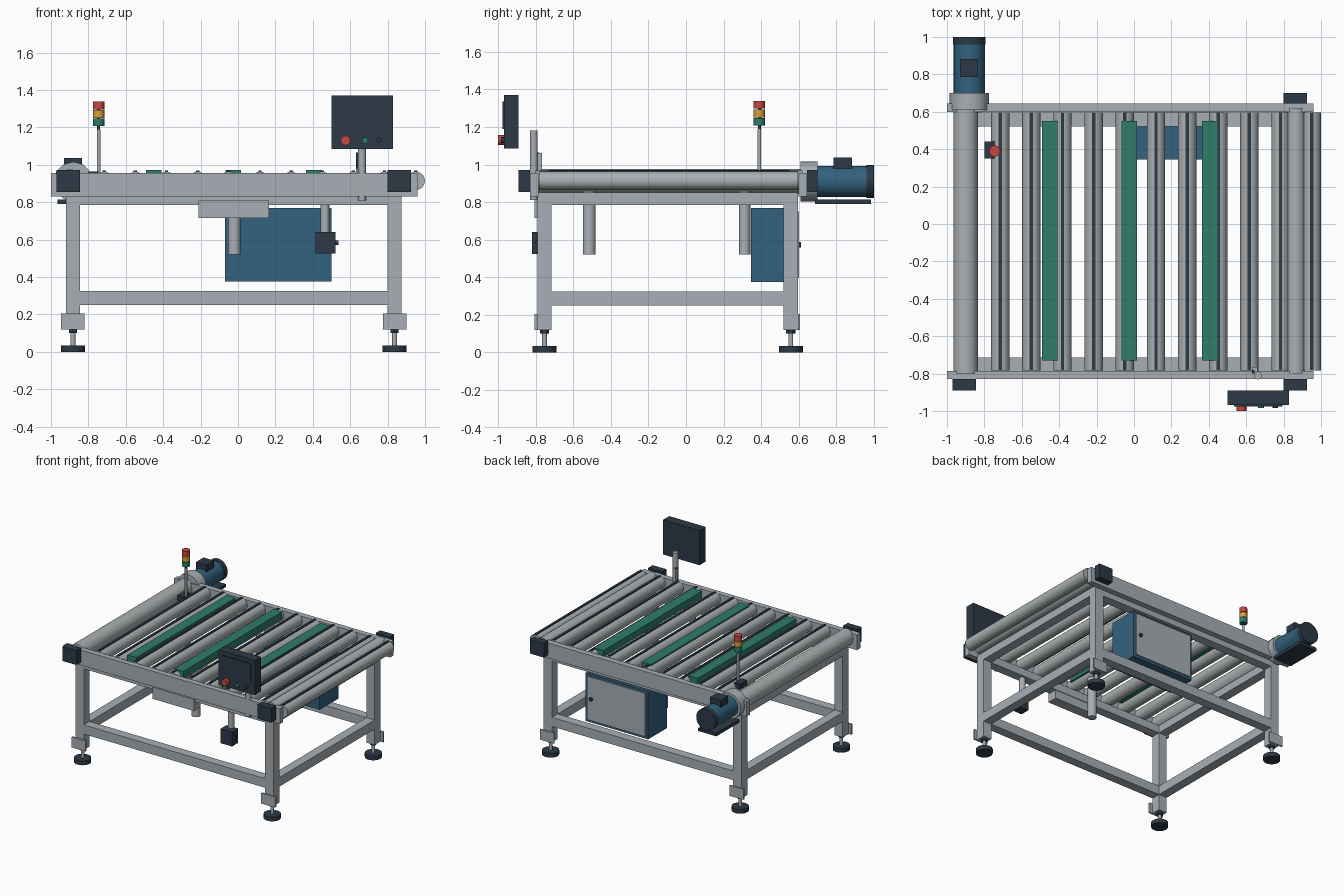
import bpy, math
from mathutils import Vector


def material(name, r, g, b):
    m = bpy.data.materials.new(name)
    m.diffuse_color = (r, g, b, 1)
    return m


GREY = material("frame grey", 0.39, 0.43, 0.46)
STEEL = material("roller steel", 0.40, 0.43, 0.44)
DARK = material("dark slate", 0.025, 0.042, 0.061)
BLUE = material("machine blue", 0.032, 0.122, 0.209)
GREEN = material("pad green", 0.027, 0.205, 0.141)
RED = material("signal red", 0.578, 0.061, 0.053)
AMBER = material("signal amber", 0.68, 0.35, 0.045)


def box(name, x, y, z, mat):
    """Box from (min, max) pairs."""
    bpy.ops.mesh.primitive_cube_add(size=1, location=[sum(p) / 2 for p in (x, y, z)])
    o = bpy.context.object
    o.name = name
    o.scale = [p[1] - p[0] for p in (x, y, z)]
    bpy.ops.object.transform_apply(location=False, rotation=False, scale=True)
    o.data.materials.append(mat)
    return o


def rod(name, start, end, r, mat, sides=32, r2=None):
    """Cylinder or cone between two points."""
    a, b = Vector(start), Vector(end)
    bpy.ops.mesh.primitive_cone_add(vertices=sides, radius1=r, radius2=r if r2 is None else r2,
                                    depth=(b - a).length, location=(a + b) / 2)
    o = bpy.context.object
    o.name = name
    o.rotation_euler = (b - a).to_track_quat('Z', 'Y').to_euler()
    o.data.materials.append(mat)
    bpy.ops.object.shade_smooth_by_angle(angle=math.radians(35))
    return o


# Welded frame: legs, levelling feet, upper and lower rings
LEG_X = [(-0.92, -0.845), (0.80, 0.875)]
LEG_Y = [(-0.79, -0.715), (0.52, 0.595)]
for lx in LEG_X:
    cx = sum(lx) / 2
    for ly in LEG_Y:
        cy = sum(ly) / 2
        box("leg", lx, ly, (0.12, 0.80), GREY)
        rod("foot_pad", (cx, cy, 0), (cx, cy, 0.035), 0.064, DARK)
        rod("foot_stem", (cx, cy, 0.03), (cx, cy, 0.125), 0.013, GREY, 16)
        rod("foot_nut", (cx, cy, 0.102), (cx, cy, 0.12), 0.025, DARK, 6)
        plate = (ly[0] - 0.015, ly[0]) if cy < 0 else (ly[1], ly[1] + 0.012)
        box("foot_bracket", (cx - 0.063, cx + 0.063), plate, (0.12, 0.205), GREY)
for z in [(0.25, 0.325), (0.785, 0.85)]:
    for ly in LEG_Y:
        box("long_beam", (-0.92, 0.875), ly, z, GREY)
    for lx in LEG_X:
        box("cross_beam", lx, (-0.79, 0.595), z, GREY)

# Side rails and end bearing housings
box("front_rail", (-1.0, 0.96), (-0.83, -0.785), (0.83, 0.955), GREY)
box("back_rail", (-1.0, 0.96), (0.598, 0.645), (0.83, 0.955), GREY)
for x, y in [(-0.907, (-0.89, -0.83)), (0.863, (-0.89, -0.83)), (0.863, (0.645, 0.70))]:
    box("bearing_housing", (x - 0.063, x + 0.063), y, (0.855, 0.972), DARK)

# Rollers with dark grip strips
for i in range(11):
    x = -0.715 + 0.1665 * i
    rod("roller", (x, -0.782, 0.914), (x, 0.597, 0.914), 0.049, STEEL)
    box("grip_strip", (x - 0.009, x + 0.009), (-0.78, 0.595), (0.955, 0.969), DARK)
rod("drive_roller", (-0.90, -0.80, 0.91), (-0.90, 0.615, 0.91), 0.066, STEEL)
rod("end_roller", (0.865, -0.80, 0.918), (0.865, 0.62, 0.918), 0.050, STEEL)

# Lifting pads and their cylinders
for x in (-0.45, -0.025, 0.405):
    box("lift_pad", (x - 0.041, x + 0.041), (-0.73, 0.55), (0.915, 0.972), GREEN)
rod("front_lift_cylinder", (-0.02, -0.515, 0.52), (-0.02, -0.515, 0.86), 0.034, GREY)
rod("back_lift_cylinder", (-0.02, 0.312, 0.52), (-0.02, 0.312, 0.86), 0.030, GREY)

# Drive: gearbox, motor, fan cover, terminal box, tray
MX, MZ = -0.88, 0.91
rod("gearbox", (MX, 0.61, MZ), (MX, 0.70, MZ), 0.106, GREY, 12)
rod("motor", (MX, 0.69, MZ), (MX, 0.965, MZ), 0.083, BLUE)
rod("fan_cover", (MX, 0.96, MZ), (MX, 1.0, MZ), 0.087, DARK)
box("terminal_box", (-0.93, -0.835), (0.785, 0.882), (0.97, 1.037), DARK)
box("motor_tray", (-0.965, -0.80), (0.685, 0.985), (0.79, 0.815), DARK)

# Control cabinet
box("cabinet", (-0.07, 0.50), (0.345, 0.59), (0.375, 0.768), BLUE)
box("cabinet_door", (-0.05, 0.48), (0.59, 0.60), (0.395, 0.75), GREY)
rod("door_knob", (0.44, 0.595, 0.573), (0.44, 0.613, 0.573), 0.015, DARK, 16)

# Valve box and hanging switch under the front rail
box("valve_box", (-0.21, 0.165), (-0.805, -0.72), (0.715, 0.81), GREY)
rod("switch_post", (0.465, -0.752, 0.60), (0.465, -0.752, 0.80), 0.024, GREY, 20)
box("switch_box", (0.415, 0.52), (-0.82, -0.74), (0.525, 0.642), DARK)
rod("switch_knob", (0.515, -0.79, 0.583), (0.537, -0.79, 0.583), 0.013, DARK, 16)

# Operator panel on its post
rod("panel_post", (0.663, -0.81, 0.81), (0.663, -0.81, 1.18), 0.021, GREY, 20)
box("post_clamp", (0.63, 0.66), (-0.79, -0.765), (0.955, 1.06), GREY)
box("clamp_knob", (0.63, 0.645), (-0.80, -0.78), (0.98, 1.065), DARK)
box("panel", (0.50, 0.83), (-0.968, -0.89), (1.085, 1.37), DARK)
box("panel_screen", (0.535, 0.795), (-0.976, -0.967), (1.19, 1.335), DARK)
for x, r, y, mat in [(0.575, 0.026, -1.0, RED), (0.68, 0.016, -0.985, GREEN), (0.755, 0.014, -0.985, DARK)]:
    rod("panel_button", (x, -0.96, 1.13), (x, y, 1.13), r, mat, 20)

# Signal tower
box("tower_base", (-0.80, -0.745), (0.35, 0.44), (0.925, 0.965), DARK)
rod("tower_pole", (-0.745, 0.39, 0.95), (-0.745, 0.39, 1.19), 0.010, GREY, 16)
rod("tower_core", (-0.745, 0.39, 1.19), (-0.745, 0.39, 1.335), 0.008, DARK, 12)
for z, mat in [(1.207, GREEN), (1.251, AMBER), (1.297, RED)]:
    rod("signal_light", (-0.745, 0.39, z), (-0.745, 0.39, z + 0.041), 0.030, mat, 24)
